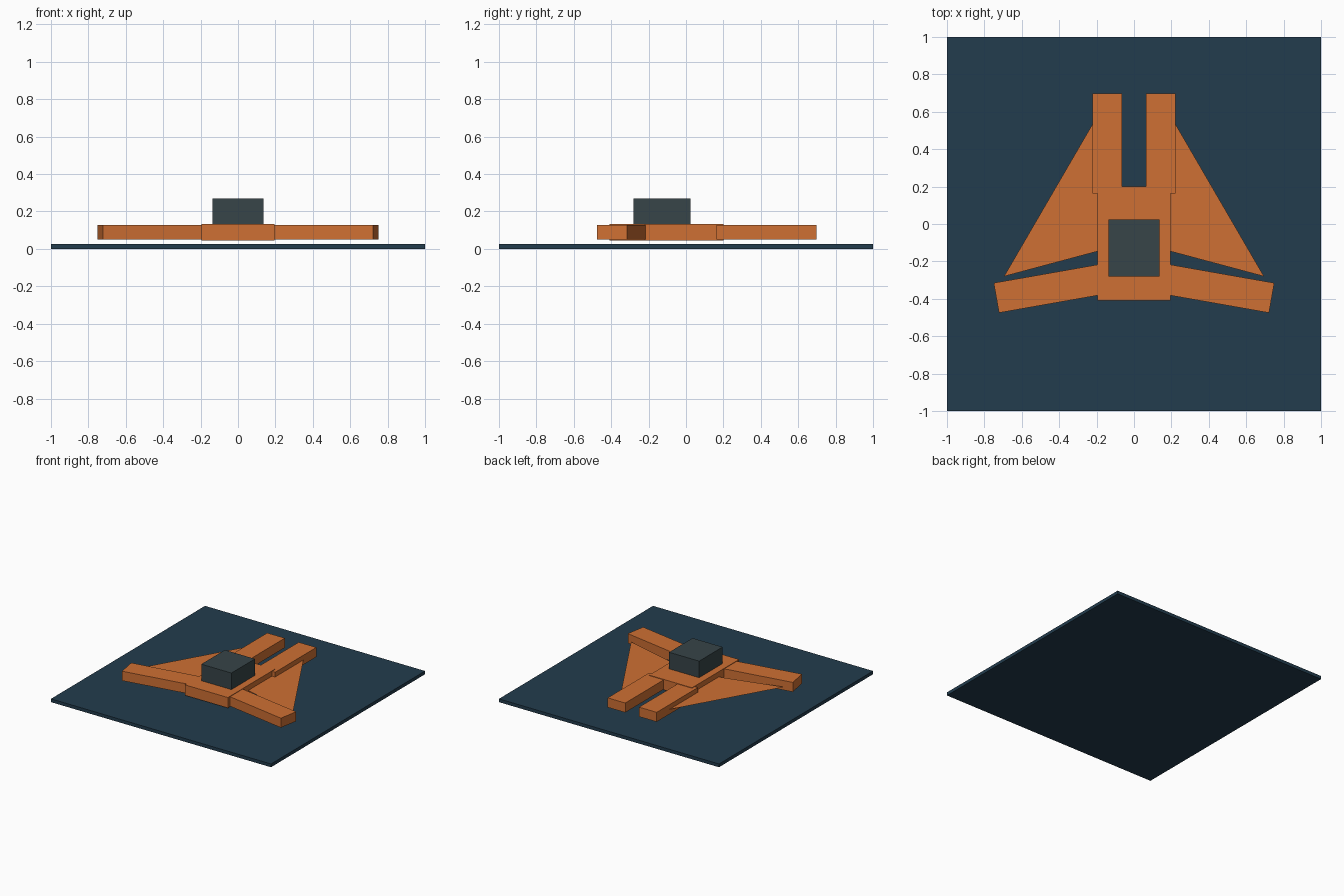
import bpy
from math import radians, cos, sin

if "Cube" in bpy.data.objects:
    bpy.data.objects.remove(bpy.data.objects["Cube"])


def material(name, rgb):
    m = bpy.data.materials.new(name)
    m.diffuse_color = (*rgb, 1)
    m.use_nodes = True
    m.node_tree.nodes["Principled BSDF"].inputs["Base Color"].default_value = m.diffuse_color
    return m


ORANGE = material("orange", (0.62, 0.16, 0.033))
NAVY = material("navy", (0.016, 0.045, 0.075))
SLATE = material("slate", (0.038, 0.058, 0.065))


def box(name, center, size, mat, angle=0):
    bpy.ops.mesh.primitive_cube_add(size=1, location=center, rotation=(0, 0, angle))
    ob = bpy.context.object
    ob.name = name
    ob.scale = size
    ob.data.materials.append(mat)
    return ob


def flat(name, points, mat):
    mesh = bpy.data.meshes.new(name)
    mesh.from_pydata(points, [], [tuple(range(len(points)))])
    mesh.materials.append(mat)
    ob = bpy.data.objects.new(name, mesh)
    bpy.context.collection.objects.link(ob)
    return ob


MID = 0.089  # mid height of the hovering craft

# Ground plate, hull and cabin
box("ground_plate", (0, 0, 0.0135), (2, 2, 0.027), NAVY)
box("hull", (0, -0.105, MID), (0.39, 0.61, 0.086), ORANGE)
box("cabin", (0, -0.128, 0.195), (0.273, 0.305, 0.146), SLATE)

ARM_LEN, TILT = 0.60, radians(10)
for side, s in (("left", -1), ("right", 1)):
    # Long prongs reaching to the back
    box(f"{side}_prong", (s * 0.143, 0.431, MID), (0.16, 0.535, 0.078), ORANGE)
    # Swept arms at the front
    cx = 0.736 - ARM_LEN / 2 * cos(TILT)
    cy = -0.395 + ARM_LEN / 2 * sin(TILT)
    box(f"{side}_arm", (s * cx, cy, MID), (ARM_LEN, 0.162, 0.078), ORANGE, -s * TILT)
    # Thin triangular wings, wound so both face up
    pts = [(s * 0.695, -0.28, MID), (s * 0.195, 0.58, MID), (s * 0.012, -0.097, MID)]
    flat(f"{side}_wing", pts if s > 0 else pts[::-1], ORANGE)
